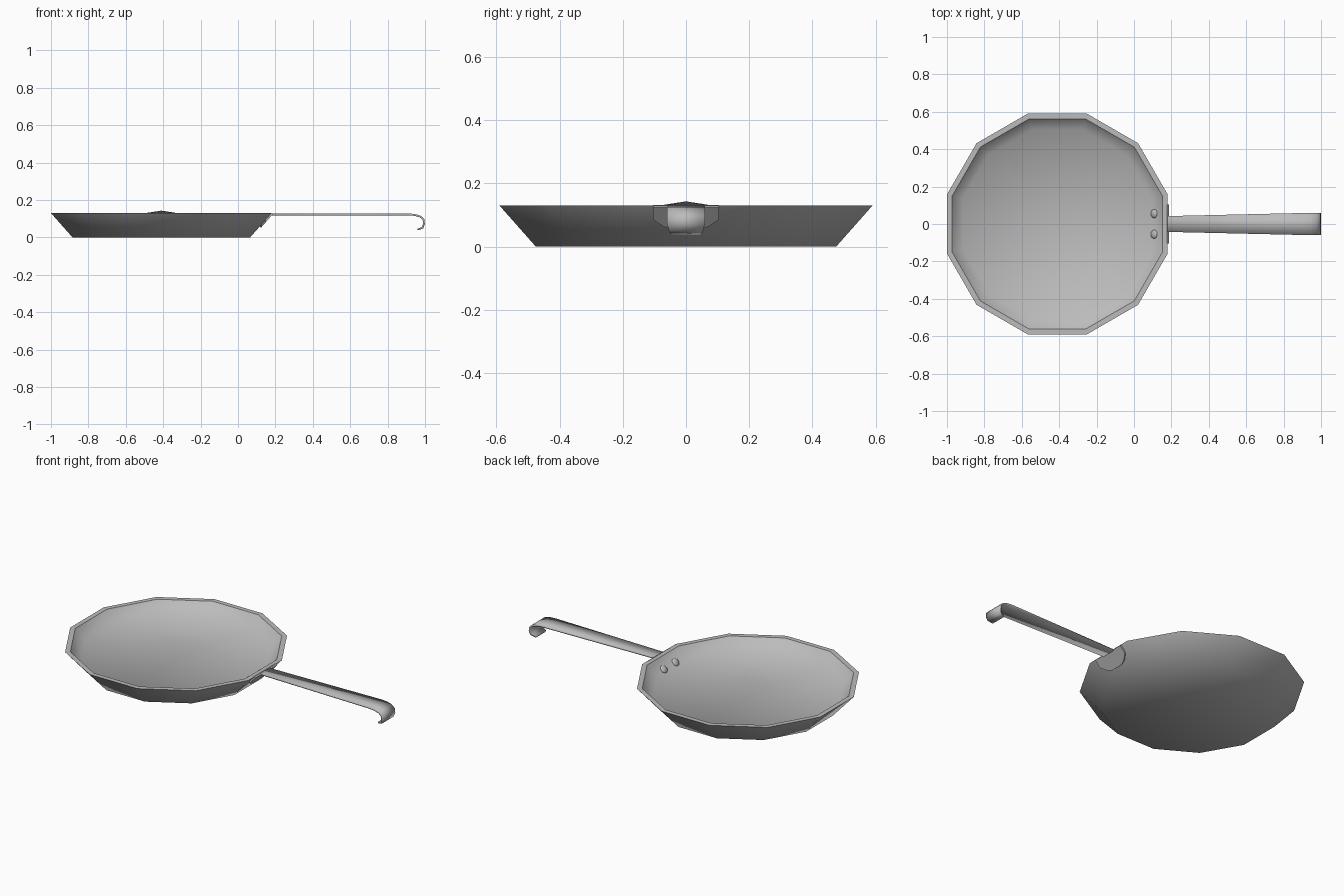
import bpy
import bmesh
import math

cube = bpy.data.objects.get("Cube")
if cube:
    bpy.data.objects.remove(cube, do_unlink=True)

steel = bpy.data.materials.new("grey_steel")
steel.use_nodes = True
GREY = (0.5, 0.5, 0.5, 1)
steel.diffuse_color = GREY
bsdf = steel.node_tree.nodes["Principled BSDF"]
bsdf.inputs["Base Color"].default_value = GREY
bsdf.inputs["Roughness"].default_value = 0.5

SIDES = 12
CENTRE_X = -0.41
RIM_Z, RIM_R, BASE_R, INNER_R = 0.13, 0.59, 0.475, 0.562
SLOPE = (RIM_R - BASE_R) / RIM_Z


def make_object(name, bm):
    mesh = bpy.data.meshes.new(name)
    bm.normal_update()
    bm.to_mesh(mesh)
    bm.free()
    obj = bpy.data.objects.new(name, mesh)
    bpy.context.collection.objects.link(obj)
    mesh.materials.append(steel)
    return obj


def shade(obj, degrees):
    bpy.ops.object.select_all(action="DESELECT")
    obj.select_set(True)
    bpy.context.view_layer.objects.active = obj
    bpy.ops.object.shade_smooth_by_angle(angle=math.radians(degrees))


def solidify(obj, thickness):
    mod = obj.modifiers.new("thickness", "SOLIDIFY")
    mod.thickness = thickness
    mod.offset = 0


# Pan body: outer wall, rim, inner wall and a gently peaked floor
def pan_body():
    fold_z = RIM_Z / 2
    profile = [(BASE_R, 0), (RIM_R, RIM_Z), (INNER_R, RIM_Z),
               (INNER_R - SLOPE * (RIM_Z - fold_z), fold_z)]
    bm = bmesh.new()
    rings = []
    for apothem, z in profile:
        radius = apothem / math.cos(math.pi / SIDES)
        angles = [(i + 0.5) * math.tau / SIDES for i in range(SIDES)]
        rings.append([bm.verts.new((CENTRE_X + radius * math.cos(a),
                                    radius * math.sin(a), z)) for a in angles])
    for level, (low, high) in enumerate(zip(rings, rings[1:])):
        for i in range(SIDES):
            j = (i + 1) % SIDES
            face = bm.faces.new((low[i], low[j], high[j], high[i]))
            face.smooth = level != 1
    base = bm.verts.new((CENTRE_X, 0, 0))
    peak = bm.verts.new((CENTRE_X, 0, 0.143))
    for i in range(SIDES):
        j = (i + 1) % SIDES
        bm.faces.new((rings[0][j], rings[0][i], base)).smooth = True
        bm.faces.new((rings[-1][i], rings[-1][j], peak)).smooth = True
    # Keep the rim crisp
    for ring in rings[1:3]:
        for i in range(SIDES):
            bm.edges.get((ring[i], ring[(i + 1) % SIDES])).smooth = False
    return make_object("pan_body", bm)


# Handle: tapered strip ending in a downward hook (x, z, half width)
def handle():
    path = [(0.17, 0.123, 0.042), (0.91, 0.123, 0.059), (0.945, 0.12, 0.06),
            (0.975, 0.111, 0.06), (0.992, 0.095, 0.06), (0.994, 0.072, 0.06),
            (0.987, 0.052, 0.054), (0.96, 0.042, 0.046)]
    bm = bmesh.new()
    rows = [[bm.verts.new((x, side * w, z)) for side in (-1, 1)]
            for x, z, w in path]
    for a, b in zip(rows, rows[1:]):
        bm.faces.new((a[0], b[0], b[1], a[1]))
    obj = make_object("handle", bm)
    solidify(obj, 0.01)
    shade(obj, 40)


# Mounting plate lying against the sloped outer wall
def mounting_plate():
    half = [(0.105, 0.127), (0.105, 0.09), (0.07, 0.066), (0.035, 0.056)]
    outline = half + [(-y, z) for y, z in reversed(half)]
    bm = bmesh.new()
    bm.faces.new([bm.verts.new((CENTRE_X + BASE_R + SLOPE * z + 0.004, y, z))
                  for y, z in outline])
    solidify(make_object("mounting_plate", bm), 0.012)


# Rivets: flattened domes on the sloped inner wall
def rivet(name, y):
    bpy.ops.mesh.primitive_uv_sphere_add(segments=12, ring_count=8, radius=0.024)
    obj = bpy.context.object
    obj.name = name
    obj.data.materials.append(steel)
    z = 0.08
    obj.location = (CENTRE_X + INNER_R - SLOPE * (RIM_Z - z), y, z)
    obj.rotation_euler = (0, -math.atan2(1, SLOPE), 0)
    obj.scale = (1, 1, 0.5)
    shade(obj, 60)


pan_body()
handle()
mounting_plate()
rivet("rivet_left", 0.055)
rivet("rivet_right", -0.055)
